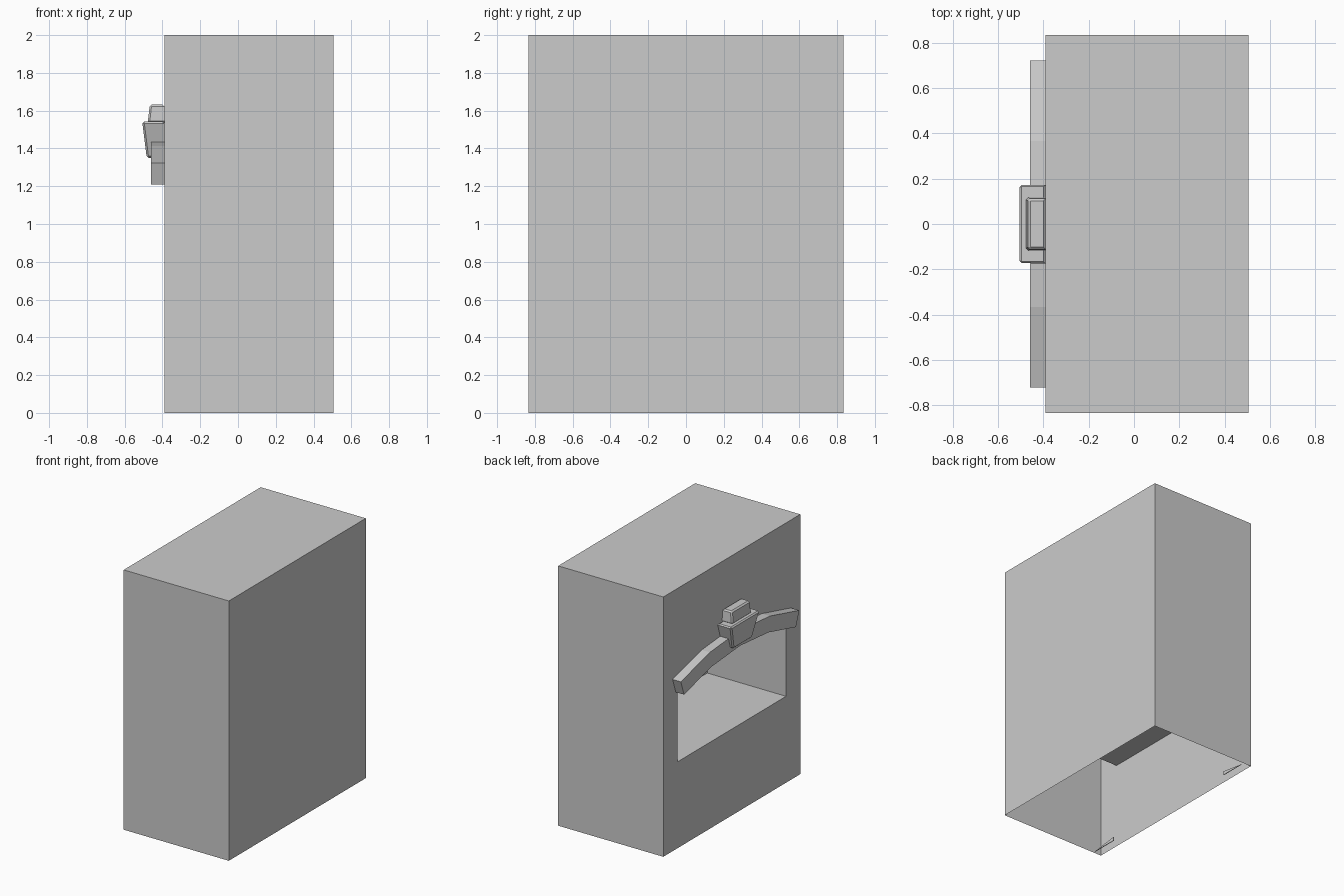
import bpy
import bmesh
from math import sin, cos, radians
from mathutils import Vector

old = bpy.data.objects.get("Cube")
if old:
    bpy.data.objects.remove(old, do_unlink=True)

# Single plain grey
grey = bpy.data.materials.new("plain_grey")
grey.use_nodes = True
colour = (0.6, 0.6, 0.6, 1)
grey.diffuse_color = colour
grey.node_tree.nodes["Principled BSDF"].inputs["Base Color"].default_value = colour

WALL_X = -0.39      # face that carries the opening
BACK_X = 0.505
HALF_Y = 0.833


def finish(bm, name):
    bmesh.ops.recalc_face_normals(bm, faces=bm.faces)
    mesh = bpy.data.meshes.new(name)
    bm.to_mesh(mesh)
    bm.free()
    mesh.materials.append(grey)
    obj = bpy.data.objects.new(name, mesh)
    bpy.context.scene.collection.objects.link(obj)
    return obj


def prism(name, outline, x0, x1):
    """Extrude a (y, z) outline along x."""
    bm = bmesh.new()
    face = bm.faces.new([bm.verts.new((x0, y, z)) for y, z in outline])
    new = bmesh.ops.extrude_face_region(bm, geom=[face])["geom"]
    verts = [v for v in new if isinstance(v, bmesh.types.BMVert)]
    bmesh.ops.translate(bm, verts=verts, vec=(x1 - x0, 0, 0))
    return finish(bm, name)


def tapered_block(name, low, high, bevel):
    """Block on the wall; low and high are (front x, half width, z)."""
    bm = bmesh.new()
    bmesh.ops.create_cube(bm, size=2)
    for v in bm.verts:
        x, half, z = high if v.co.z > 0 else low
        v.co = Vector((x if v.co.x < 0 else WALL_X, half * v.co.y, z))
    edges = [e for e in bm.edges if any(v.co.x < WALL_X - 0.01 for v in e.verts)
             or all(v.co.z > low[2] + 0.01 for v in e.verts)]
    bmesh.ops.bevel(bm, geom=edges, offset=bevel, segments=1, affect='EDGES')
    return finish(bm, name)


def arc(radius, steps=4, end=19.3):
    """Points of a shallow arch from -y to +y around a common centre."""
    angles = [radians(-end + 2 * end * i / steps) for i in range(steps + 1)]
    return [(radius * sin(a), radius * cos(a) - 0.735) for a in angles]


outer = arc(2.18)
inner = arc(2.06)

# Chimney breast with an arched firebox cut into it
body = prism("chimney_breast",
             [(-HALF_Y, 0), (HALF_Y, 0), (HALF_Y, 2), (-HALF_Y, 2)], WALL_X, BACK_X)
opening = [(-0.66, 0.665), (-0.66, 1.21)] + inner[1:-1] + [(0.66, 1.21), (0.66, 0.665)]
cutter = prism("firebox_cutter", opening, WALL_X - 0.2, 0.28)
cut = body.modifiers.new("firebox", 'BOOLEAN')
cut.operation = 'DIFFERENCE'
cut.solver = 'EXACT'
cut.object = cutter
bpy.context.view_layer.update()
graph = bpy.context.evaluated_depsgraph_get()
bm = bmesh.new()
bm.from_mesh(body.evaluated_get(graph).to_mesh())
body.modifiers.clear()
# The shell is open underneath
bottom = [f for f in bm.faces if f.calc_center_median().z < 0.001]
bmesh.ops.delete(bm, geom=bottom, context='FACES')
bm.to_mesh(body.data)
bm.free()
bpy.data.objects.remove(cutter, do_unlink=True)

# Arch band over the opening
prism("arch_band", outer + inner[::-1], WALL_X - 0.07, WALL_X)

# Keystone and its cap
tapered_block("keystone", (-0.483, 0.115, 1.35), (-0.507, 0.175, 1.542), 0.01)
tapered_block("keystone_cap", (-0.478, 0.118, 1.535), (-0.467, 0.112, 1.632), 0.01)

# Small wedges inside the base
for side, label in ((1, "left"), (-1, "right")):
    prism(label + "_base_wedge",
          [(side * 0.61, 0), (side * 0.81, 0), (side * 0.61, 0.03)], -0.325, -0.32)
